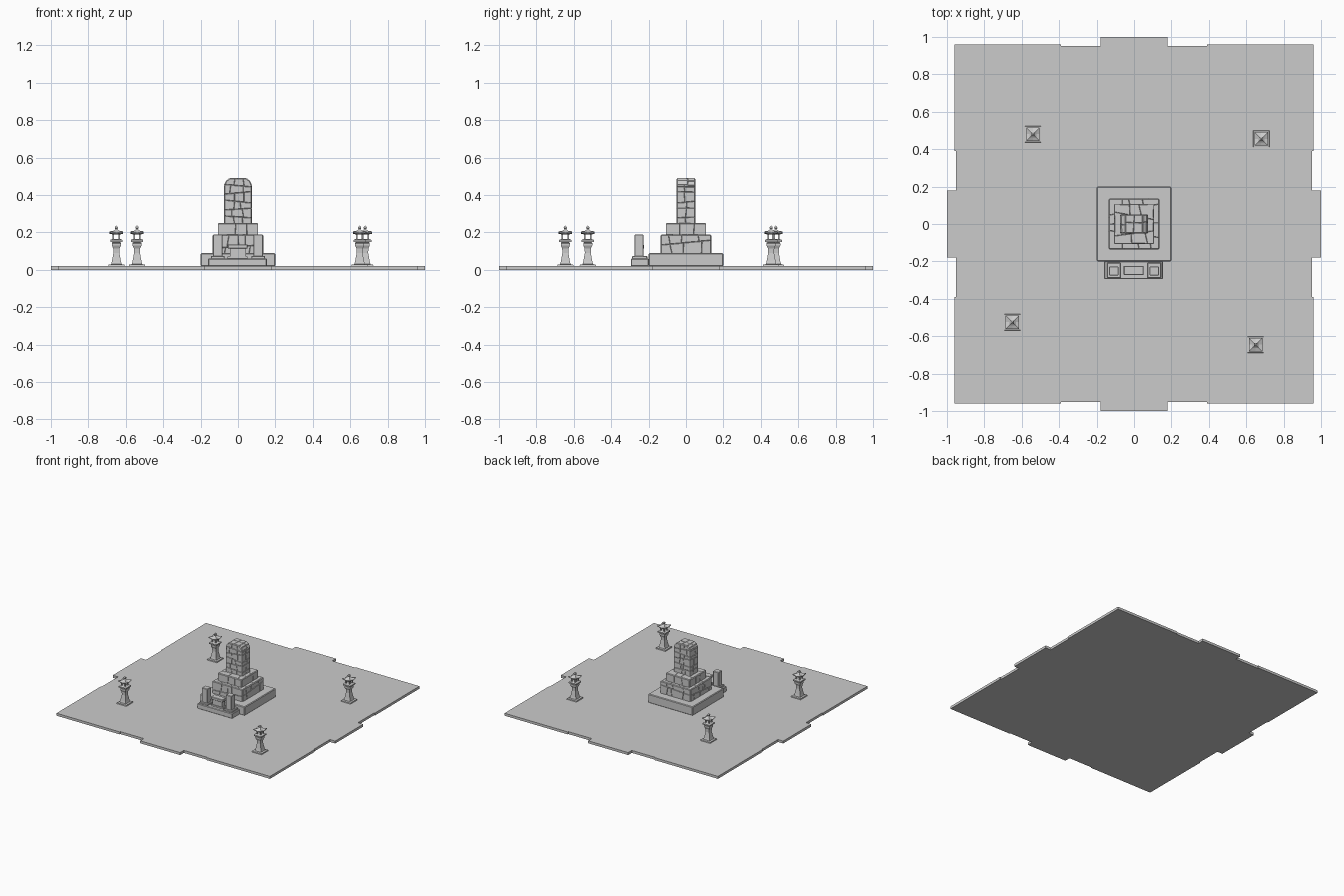
import bpy, bmesh, math, random
from mathutils import Vector

if "Cube" in bpy.data.objects:
    bpy.data.objects.remove(bpy.data.objects["Cube"])

random.seed(4)


def finish(bm, name, loc=(0, 0, 0)):
    bmesh.ops.recalc_face_normals(bm, faces=bm.faces)
    me = bpy.data.meshes.new(name)
    bm.to_mesh(me)
    bm.free()
    ob = bpy.data.objects.new(name, me)
    ob.location = loc
    bpy.context.collection.objects.link(ob)
    return ob


def prism(bm, pts, d):
    """Closed outline of 3D points swept along d."""
    f = bm.faces.new([bm.verts.new(p) for p in pts])
    r = bmesh.ops.extrude_face_region(bm, geom=[f], use_keep_orig=True)
    bmesh.ops.translate(bm, vec=d, verts=[v for v in r['geom'] if isinstance(v, bmesh.types.BMVert)])


def add_box(bm, x0, x1, y0, y1, z0, z1):
    prism(bm, [(x0, y0, z0), (x1, y0, z0), (x1, y1, z0), (x0, y1, z0)], (0, 0, z1 - z0))


def box(name, x0, x1, y0, y1, z0, z1, bevel=0.0):
    bm = bmesh.new()
    add_box(bm, x0, x1, y0, y1, z0, z1)
    if bevel:
        bmesh.ops.bevel(bm, geom=bm.edges[:], offset=bevel, segments=1, affect='EDGES')
    return finish(bm, name)


def cut(bm, faces, co, no):
    geom = list({g for f in faces for g in (*f.verts, *f.edges, f)})
    bmesh.ops.bisect_plane(bm, geom=geom, plane_co=co, plane_no=no)


def masonry(bm, courses, size):
    """Split a solid into irregular stones separated by shallow grooves."""
    j = lambda a: random.uniform(-a, a)
    for z in courses:
        cut(bm, bm.faces[:], (0, 0, z), (j(.12), j(.12), 1))
    bmesh.ops.recalc_face_normals(bm, faces=bm.faces)
    for f in bm.faces[:]:
        n = f.normal
        axes = [Vector((1, 0, 0)), Vector((0, 1, 0))] if abs(n.z) > .5 else [
            Vector((1, 0, 0)) if abs(n.y) > .5 else Vector((0, 1, 0))]
        parts = [f]
        for a in axes:
            d = [v.co.dot(a) for v in f.verts]
            lo, span = min(d), max(d) - min(d)
            k = round(span / size)
            for i in range(1, k):
                co = a * (lo + span * (i + j(.25)) / k)
                co.z = f.calc_center_median().z
                tilt = Vector((j(.2), j(.2), j(.2)))
                before = set(bm.faces)
                cut(bm, parts, co, a + tilt)
                parts = [p for p in parts if p.is_valid] + [p for p in bm.faces if p not in before]
    bmesh.ops.recalc_face_normals(bm, faces=bm.faces)
    bmesh.ops.inset_individual(bm, faces=bm.faces[:], thickness=.0025, depth=.003)


# Paved ground slab with a shallow recess and a step tab on each side
side = [(-.96, -.96), (-.39, -.96), (-.39, -.953), (-.18, -.953), (-.18, -1),
        (.18, -1), (.18, -.953), (.39, -.953), (.39, -.96)]
turns = [(1, 0), (0, 1), (-1, 0), (0, -1)]
bm = bmesh.new()
prism(bm, [(x * c - y * s, x * s + y * c, 0) for c, s in turns for x, y in side], (0, 0, .02))
finish(bm, "ground_slab")

# Monument: plinth, two masonry tiers and a round-shouldered stone
box("plinth", -.2, .2, -.2, .2, .018, .09, .005)
for name, h, z0, z1, courses in (("lower_tier", .133, .085, .185, [.137]),
                                 ("upper_tier", .105, .183, .247, [])):
    bm = bmesh.new()
    add_box(bm, -h, h, -h, h, z0, z1)
    masonry(bm, courses, .062)
    finish(bm, name)
bm = bmesh.new()
half = [(.072, .245), (.072, .452), (.062, .474), (.045, .487)]
outline = half + [(-x, z) for x, z in reversed(half)]
prism(bm, [(x, -.048, z) for x, z in outline], (0, .096, 0))
masonry(bm, [.285, .325, .37, .41, .45], .045)
finish(bm, "standing_stone")

# Offering altar in front
box("altar_base", -.16, .155, -.295, -.2, .018, .06, .004)
for s, n in ((-1, "left"), (1, "right")):
    c = s * .108
    box(n + "_post_foot", c - .037, c + .037, -.288, -.207, .058, .074, .003)
    box(n + "_post", c - .025, c + .025, -.275, -.228, .07, .188, .003)
box("offering_table_body", -.042, .042, -.265, -.23, .058, .116)
box("offering_table_top", -.055, .052, -.272, -.224, .114, .135, .003)
box("offering_table_foot", -.055, .052, -.27, -.225, .058, .072)


def loft(bm, rings):
    """Square rings (z, half width, corner lift) skinned into a solid."""
    loops = []
    for z, h, lift in rings:
        loops.append([bm.verts.new((x * h, y * h, z + (lift if x and y else 0)))
                      for x, y in ((-1, -1), (0, -1), (1, -1), (1, 0), (1, 1), (0, 1), (-1, 1), (-1, 0))])
    for a, b in zip(loops, loops[1:]):
        for i in range(8):
            k = (i + 1) % 8
            bm.faces.new((a[i], a[k], b[k], b[i]))
    bm.faces.new(loops[0])
    bm.faces.new(loops[-1])


# Stone lantern: foot, waisted shaft, shelf, open light chamber, flared roof
bm = bmesh.new()
loft(bm, [(.018, .044, 0), (.028, .042, 0), (.03, .028, 0), (.045, .024, 0), (.09, .016, 0),
          (.115, .017, 0), (.13, .024, 0), (.142, .024, 0), (.146, .018, 0), (.15, .033, 0),
          (.16, .033, 0), (.164, .022, 0)])
for x in (-1, 1):
    for y in (-1, 1):
        cx, cy = x * .016, y * .016
        add_box(bm, cx - .004, cx + .004, cy - .004, cy + .004, .162, .194)
loft(bm, [(.19, .023, 0), (.192, .036, .008), (.197, .036, .009), (.206, .018, .001),
          (.214, .008, 0), (.217, .005, 0), (.224, .009, 0), (.23, .007, 0), (.236, .001, 0)])
lantern = finish(bm, "lantern_1", (-.54, .48, 0))
for i, (x, y, r) in enumerate([(.68, .455, 2), (-.65, -.525, 1), (.65, -.645, 3)], 2):
    ob = bpy.data.objects.new("lantern_%d" % i, lantern.data)
    ob.location = (x, y, 0)
    ob.rotation_euler.z = r * math.pi / 2
    bpy.context.collection.objects.link(ob)
